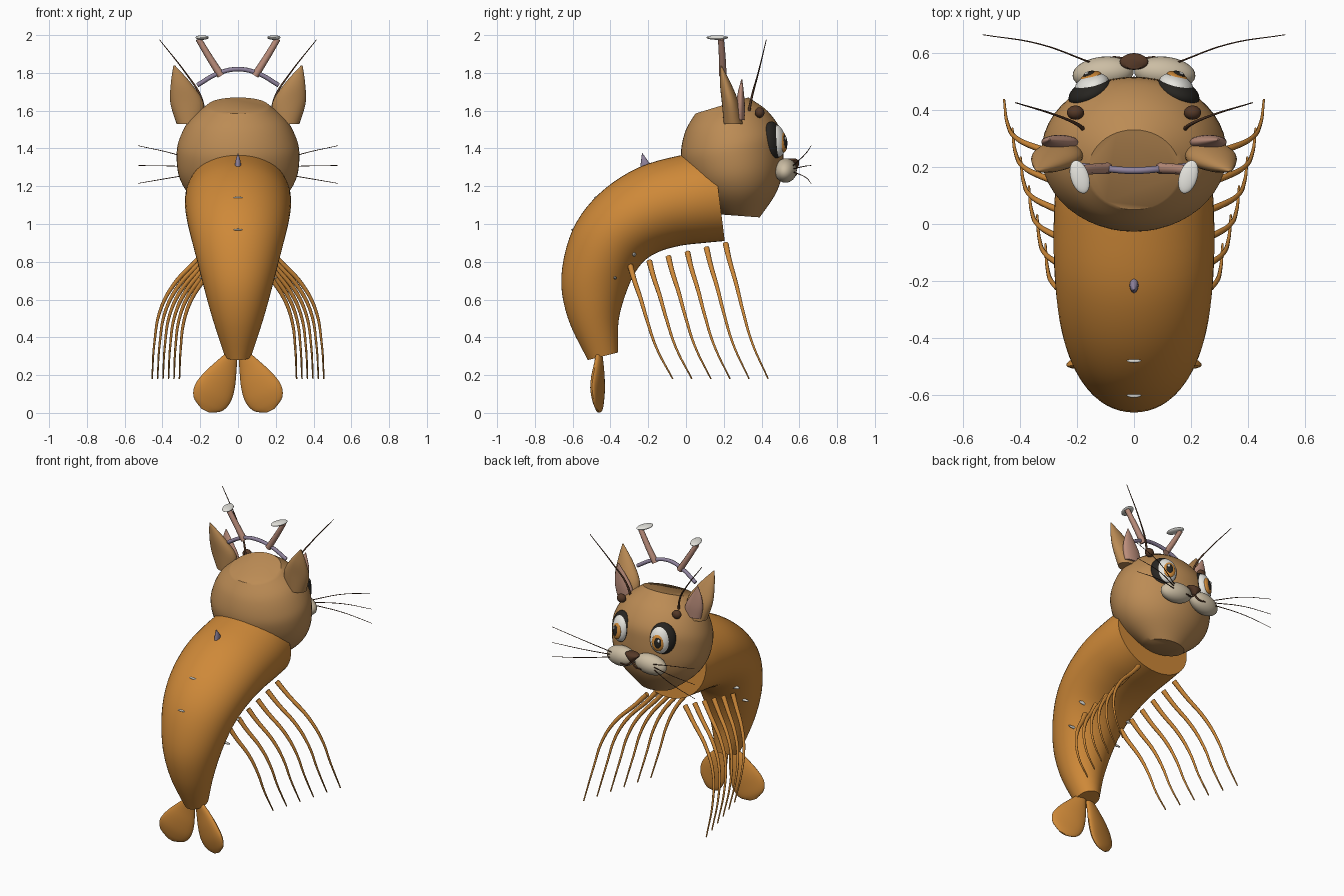
import bpy, bmesh, math
from mathutils import Vector, Euler

if "Cube" in bpy.data.objects:
    bpy.data.objects.remove(bpy.data.objects["Cube"])


def material(name, rgb):
    m = bpy.data.materials.new(name)
    m.use_nodes = True
    m.diffuse_color = (*rgb, 1)
    m.node_tree.nodes["Principled BSDF"].inputs["Base Color"].default_value = (*rgb, 1)
    return m


ORANGE = material("orange shell", (0.62, 0.25, 0.04))
FUR = material("tan fur", (0.50, 0.26, 0.09))
BEIGE = material("beige", (0.60, 0.51, 0.37))
WHITE = material("off white", (0.80, 0.79, 0.74))
BROWN = material("dark brown", (0.09, 0.04, 0.02))
BLACK = material("black", (0.02, 0.018, 0.015))
PINK = material("dusty pink", (0.50, 0.27, 0.20))
PURPLE = material("grey purple", (0.28, 0.23, 0.34))


def finish(name, bm, mat):
    bmesh.ops.recalc_face_normals(bm, faces=bm.faces)
    me = bpy.data.meshes.new(name)
    bm.to_mesh(me)
    bm.free()
    ob = bpy.data.objects.new(name, me)
    bpy.context.collection.objects.link(ob)
    me.materials.append(mat)
    for o in bpy.context.selected_objects:
        o.select_set(False)
    ob.select_set(True)
    bpy.context.view_layer.objects.active = ob
    bpy.ops.object.shade_smooth_by_angle(angle=math.radians(40))
    return ob


def smooth_rows(rows, steps):
    """Catmull-Rom interpolation of rows of numbers."""
    out = []
    for i in range(len(rows) - 1):
        a, b, c, d = (rows[min(max(i + k, 0), len(rows) - 1)] for k in (-1, 0, 1, 2))
        for j in range(steps):
            t = j / steps
            out.append([q + 0.5 * t * (r - p + t * (2*p - 5*q + 4*r - s + t * (3*(q - r) + s - p)))
                        for p, q, r, s in zip(a, b, c, d)])
    return out + [rows[-1]]


def loft(name, sections, mat, sides=32):
    """Skin elliptical sections given as (centre, half axis u, half axis v)."""
    bm = bmesh.new()
    rings = []
    for c, u, v in sections:
        angles = [2 * math.pi * k / sides for k in range(sides)]
        rings.append([bm.verts.new(c + u * math.cos(a) + v * math.sin(a)) for a in angles])
    for r, q in zip(rings, rings[1:]):
        for k in range(sides):
            n = (k + 1) % sides
            bm.faces.new((r[k], r[n], q[n], q[k]))
    bm.faces.new(rings[0])
    bm.faces.new(rings[-1])
    return finish(name, bm, mat)


def side_loft(name, rows, mat):
    """Rows: back y, z, belly y, z, half width."""
    sections = []
    for y0, z0, y1, z1, w in smooth_rows(rows, 5):
        a, b = Vector((0, y0, z0)), Vector((0, y1, z1))
        sections.append(((a + b) / 2, Vector((w, 0, 0)), (b - a) / 2))
    return loft(name, sections, mat, 48)


def leaf(name, rows, mat, s, u, v):
    """Rows: centre x, y, z, half width, half depth; s mirrors in x."""
    u, v = Vector((u[0] * s, u[1], u[2])), Vector((v[0] * s, v[1], v[2]))
    return loft(name, [(Vector((x * s, y, z)), u * w, v * d)
                       for x, y, z, w, d in smooth_rows(rows, 5)], mat, 24)


def ball(name, loc, radii, mat, rot=(0, 0, 0)):
    bm = bmesh.new()
    bmesh.ops.create_uvsphere(bm, u_segments=28, v_segments=16, radius=1)
    e = Euler(rot)
    for vert in bm.verts:
        p = Vector(a * b for a, b in zip(vert.co, radii))
        p.rotate(e)
        vert.co = p + Vector(loc)
    return finish(name, bm, mat)


def tube(name, pts, r0, r1, mat):
    """Tapered round tube through points."""
    cu = bpy.data.curves.new(name, "CURVE")
    cu.dimensions = "3D"
    cu.bevel_depth = 1
    cu.bevel_resolution = 2
    cu.use_fill_caps = True
    sp = cu.splines.new("BEZIER")
    sp.resolution_u = 6
    sp.bezier_points.add(len(pts) - 1)
    for i, (bp, p) in enumerate(zip(sp.bezier_points, pts)):
        bp.co = p
        bp.handle_left_type = bp.handle_right_type = "AUTO"
        bp.radius = r0 + (r1 - r0) * i / (len(pts) - 1)
    cu.materials.append(mat)
    ob = bpy.data.objects.new(name, cu)
    bpy.context.collection.objects.link(ob)
    return ob


# Curved body and head
side_loft("body", [
    (-.52, .28, -.36, .32, .07), (-.625, .5, -.355, .5, .135), (-.66, .72, -.30, .68, .19),
    (-.60, .97, -.235, .79, .235), (-.46, 1.16, -.15, .85, .265), (-.25, 1.30, -.03, .885, .28),
    (0, 1.37, .1, .9, .28), (.145, 1.39, .205, .91, .27)], ORANGE)
side_loft("head", [
    (.05, 1.585, .33, 1.67, .16), (0, 1.5, .43, 1.6, .255), (-.025, 1.4, .50, 1.5, .31),
    (-.02, 1.32, .515, 1.4, .325), (.02, 1.22, .51, 1.27, .31), (.09, 1.13, .475, 1.16, .25),
    (.19, 1.05, .39, 1.035, .13)], FUR)

# Small back spike and pale marks along the back
leaf("back_spike", [(0, -.21, 1.30, .016, .032), (0, -.22, 1.335, .013, .018),
                    (0, -.232, 1.375, .001, .001)], PURPLE, 1, (1, 0, 0), (0, 1, 0))
for y, z in ((-.478, 1.14), (-.60, .97)):
    ball("back_mark", (0, y, z), (.025, .008, .005), WHITE)

for s, side in ((1, "left"), (-1, "right")):
    # Tail paddles
    leaf(side + "_tail_paddle", [
        (.02, -.46, .33, .02, .015), (.06, -.46, .25, .06, .022), (.10, -.465, .17, .095, .028),
        (.135, -.47, .10, .108, .026), (.16, -.47, .045, .085, .018), (.172, -.47, .012, .025, .006)],
        ORANGE, s, (.87, -.25, .42), (.25, .97, 0))

    # Six trailing legs, fanning outward towards the front
    profile = [(0, 1, 0), (.22, .89, .08), (.63, .7, .25), (.86, .51, .4), (.96, .27, .62), (1, 0, 1)]
    for i in range(6):
        y0, z0, tip = -.295 + .101 * i, .78 + .023 * i, .31 + .029 * i
        pts = [(s * (.14 + (tip - .14) * a), y0 + .225 * c, .18 + (z0 - .18) * b)
               for a, b, c in profile]
        tube(f"{side}_leg_{i + 1}", pts, .016, .004, ORANGE)

    # Ears with pink inner lobes
    leaf(side + "_ear", [
        (.255, .25, 1.53, .07, .05), (.27, .235, 1.64, .088, .045), (.30, .21, 1.74, .056, .03),
        (.338, .185, 1.84, .004, .003)], FUR, s, (1, 0, 0), (0, 1, 0))
    leaf(side + "_inner_ear", [
        (.25, .285, 1.55, .06, .025), (.262, .287, 1.62, .062, .025), (.28, .29, 1.69, .04, .017),
        (.295, .295, 1.765, .003, .003)], PINK, s, (1, 0, 0), (0, 1, 0))

    # Stalks on the headband with pale tips
    tube(side + "_stalk", [(s * .09, .195, 1.785), (s * .15, .192, 1.88), (s * .21, .185, 1.98)],
         .02, .016, PINK)
    ball(side + "_stalk_tip", (s * .19, .165, 1.987), (.032, .06, .012), WHITE, (0, 0, -s * .3))

    # Brow beads and long feelers
    ball(side + "_brow_bead", (s * .205, .39, 1.59), (.03, .025, .028), BROWN)
    tube(side + "_feeler", [(s * .175, .33, 1.58), (s * .20, .35, 1.68), (s * .27, .38, 1.79),
                            (s * .415, .425, 1.975)], .008, .002, BROWN)

    # Layered eyes, turned slightly outward
    yaw = -s * .4
    normal = Vector((s * math.sin(.4), math.cos(.4), 0))
    across = Vector((s * math.cos(.4), -math.sin(.4), 0))
    for part, mat, out, shift, up, radii in (
            ("eye_rim", BLACK, -.018, .012, .003, (.082, .045, .1)),
            ("eye_white", WHITE, 0, 0, 0, (.064, .042, .086)),
            ("iris", ORANGE, .03, -.008, -.006, (.04, .018, .055)),
            ("pupil", BLACK, .042, -.008, -.004, (.023, .01, .035)),
            ("eye_glint", WHITE, .049, -.001, .012, (.008, .005, .011))):
        loc = Vector((s * .148, .482, 1.44 + up)) + normal * out + across * shift
        ball(f"{side}_{part}", loc, radii, mat, (.12, 0, yaw))

    # Muzzle pads, whiskers and mouth
    ball(side + "_muzzle", (s * .108, .528, 1.283), (.108, .058, .064), BEIGE, (0, s * .1, -s * .1))
    for dz in (-.085, .01, .115):
        tube(side + "_whisker", [(s * .15, .565, 1.29 + dz * .15), (s * .33, .63, 1.3 + dz * .6),
                                 (s * .53, .663, 1.3 + dz)], .003, .0015, BROWN)
    tube(side + "_mouth", [(0, .572, 1.29), (s * .03, .578, 1.262), (s * .075, .585, 1.262)],
         .006, .004, BROWN)

    # Pale dots on the flanks
    ball(side + "_upper_dot", (s * .155, -.275, .84), (.05, .01, .012), WHITE)
    ball(side + "_lower_dot", (s * .165, -.375, .715), (.04, .008, .008), WHITE)

# Headband arc and nose
tube("headband", [(-.215, .205, 1.735), (-.11, .195, 1.795), (0, .187, 1.82),
                  (.11, .195, 1.795), (.215, .205, 1.735)], .012, .012, PURPLE)
leaf("nose", [(0, .57, 1.285, .006, .012), (0, .572, 1.31, .026, .025),
              (0, .568, 1.335, .05, .028), (0, .56, 1.348, .03, .018)],
     BROWN, 1, (1, 0, 0), (0, 1, 0))
